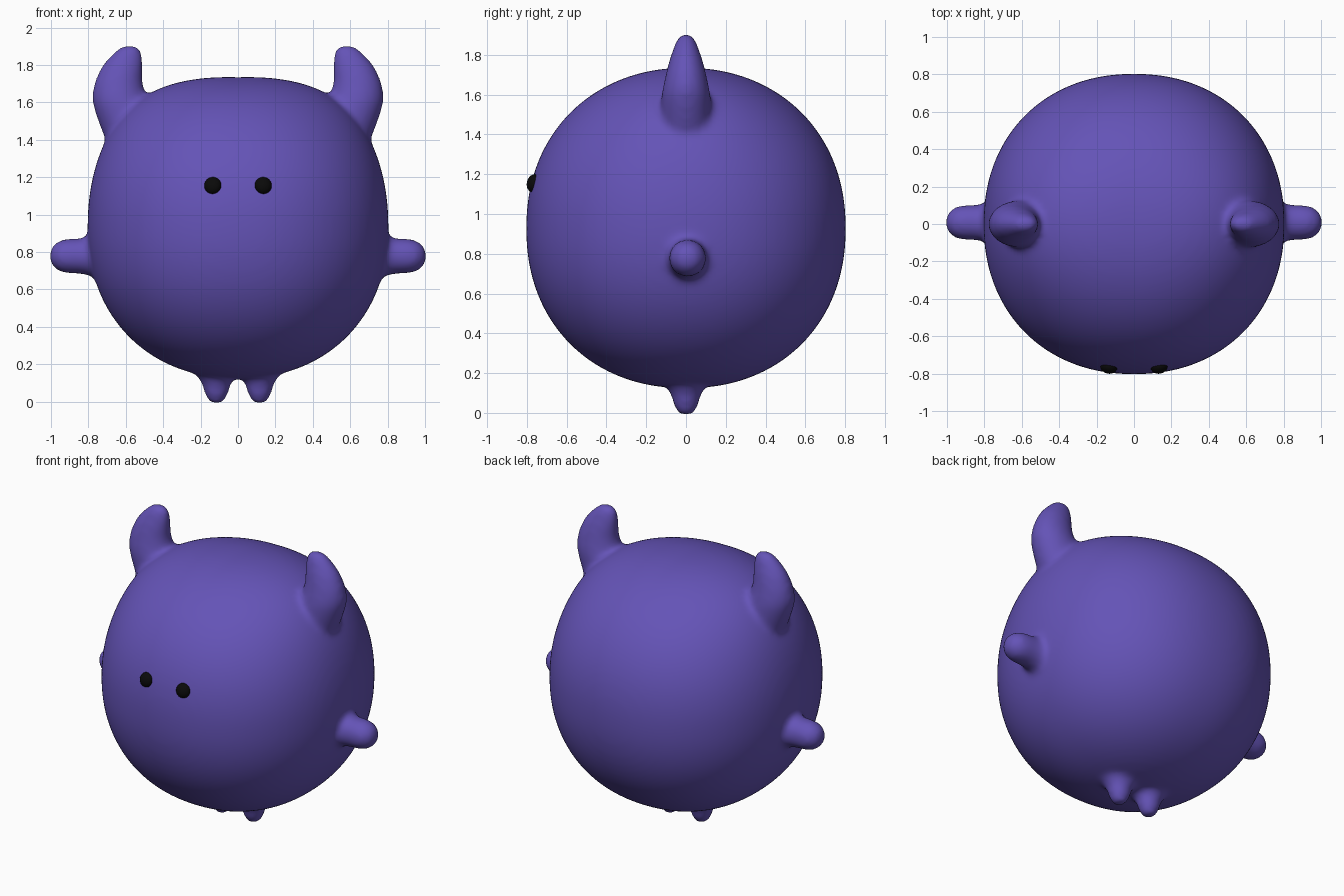
import bpy, bmesh, math
from mathutils import Vector

cube = bpy.data.objects.get("Cube")
if cube:
    bpy.data.objects.remove(cube, do_unlink=True)


def material(name, color):
    m = bpy.data.materials.new(name)
    m.use_nodes = True
    m.diffuse_color = color
    bsdf = m.node_tree.nodes["Principled BSDF"]
    bsdf.inputs["Base Color"].default_value = color
    bsdf.inputs["Roughness"].default_value = 0.6
    return m


purple = material("purple skin", (0.128, 0.087, 0.472, 1))
black = material("black", (0.003, 0.003, 0.003, 1))


def make_object(name, bm, mat):
    bmesh.ops.recalc_face_normals(bm, faces=bm.faces)
    for f in bm.faces:
        f.smooth = True
    mesh = bpy.data.meshes.new(name)
    bm.to_mesh(mesh)
    bm.free()
    mesh.materials.append(mat)
    obj = bpy.data.objects.new(name, mesh)
    bpy.context.collection.objects.link(obj)
    return obj


def loft(bm, rings, sides=32):
    """Closed skin through elliptical rings of (centre, half axis, half axis)."""
    loops = []
    for c, a, b in rings:
        angles = [2 * math.pi * i / sides for i in range(sides)]
        loops.append([bm.verts.new(Vector(c) + Vector(a) * math.cos(t) + Vector(b) * math.sin(t))
                      for t in angles])
    for lo, hi in zip(loops, loops[1:]):
        for i in range(sides):
            j = (i + 1) % sides
            bm.faces.new((lo[i], lo[j], hi[j], hi[i]))
    bm.faces.new(loops[0][::-1])
    bm.faces.new(loops[-1])


def body_point(co, power=2.15, swell=0.055, spread=math.radians(18)):
    """Slightly boxy ball that swells towards the two horn roots."""
    d = co.normalized()
    radius = 0.803 / sum(abs(k) ** power for k in d) ** (1 / power)
    root = Vector((math.copysign(0.64, d.x), 0, 0.77))
    radius *= 1 + swell * math.exp(-0.5 * (d.angle(root) / spread) ** 2)
    return d * radius + Vector((0, 0, 0.927))


# Horn profile: height, inner x, outer x, half depth
HORN = [(1.25, 0.42, 0.66, 0.10), (1.38, 0.42, 0.70, 0.125), (1.46, 0.42, 0.733, 0.13),
        (1.54, 0.44, 0.762, 0.128), (1.60, 0.475, 0.778, 0.123),
        (1.65, 0.497, 0.779, 0.113), (1.71, 0.511, 0.766, 0.10), (1.78, 0.509, 0.736, 0.082),
        (1.83, 0.508, 0.70, 0.064), (1.875, 0.518, 0.655, 0.047), (1.904, 0.54, 0.615, 0.026)]
# Arm profile: distance out, radius
ARM = [(0.6, 0.13), (0.74, 0.122), (0.79, 0.105), (0.84, 0.095), (0.915, 0.093),
       (0.955, 0.083), (0.985, 0.062), (1.006, 0.03)]
# Foot profile: height, radius
FOOT = [(0.25, 0.15), (0.17, 0.13), (0.125, 0.095), (0.09, 0.075), (0.05, 0.066),
        (0.02, 0.053), (-0.008, 0.034)]

# Body with horns, arms and feet fused into one soft skin
bm = bmesh.new()
bmesh.ops.create_uvsphere(bm, u_segments=96, v_segments=64, radius=1)
for v in bm.verts:
    v.co = body_point(v.co)
for s in (-1, 1):
    loft(bm, [((s * (i + o) / 2, 0, z), ((o - i) / 2, 0, 0), (0, d, 0)) for z, i, o, d in HORN])
    loft(bm, [((s * x, 0.008, 0.778), (0, r, 0), (0, 0, r)) for x, r in ARM])
    loft(bm, [((s * 0.115, 0, z), (r, 0, 0), (0, r, 0)) for z, r in FOOT])
body = make_object("body", bm, purple)
remesh = body.modifiers.new("fuse", 'REMESH')
remesh.mode = 'VOXEL'
remesh.voxel_size = 0.018
remesh.use_smooth_shade = True
soften = body.modifiers.new("soften", 'SMOOTH')
soften.factor = 0.5
soften.iterations = 10

# Eyes: small flattened domes set into the face
for side, s in (("right", -1), ("left", 1)):
    bm = bmesh.new()
    bmesh.ops.create_uvsphere(bm, u_segments=24, v_segments=16, radius=0.046)
    bmesh.ops.scale(bm, vec=(1, 0.75, 1), verts=bm.verts)
    eye = make_object(side + "_eye", bm, black)
    eye.location = (s * 0.135, -0.765, 1.155)
    eye.rotation_euler = (math.radians(-16), 0, s * math.radians(10))
